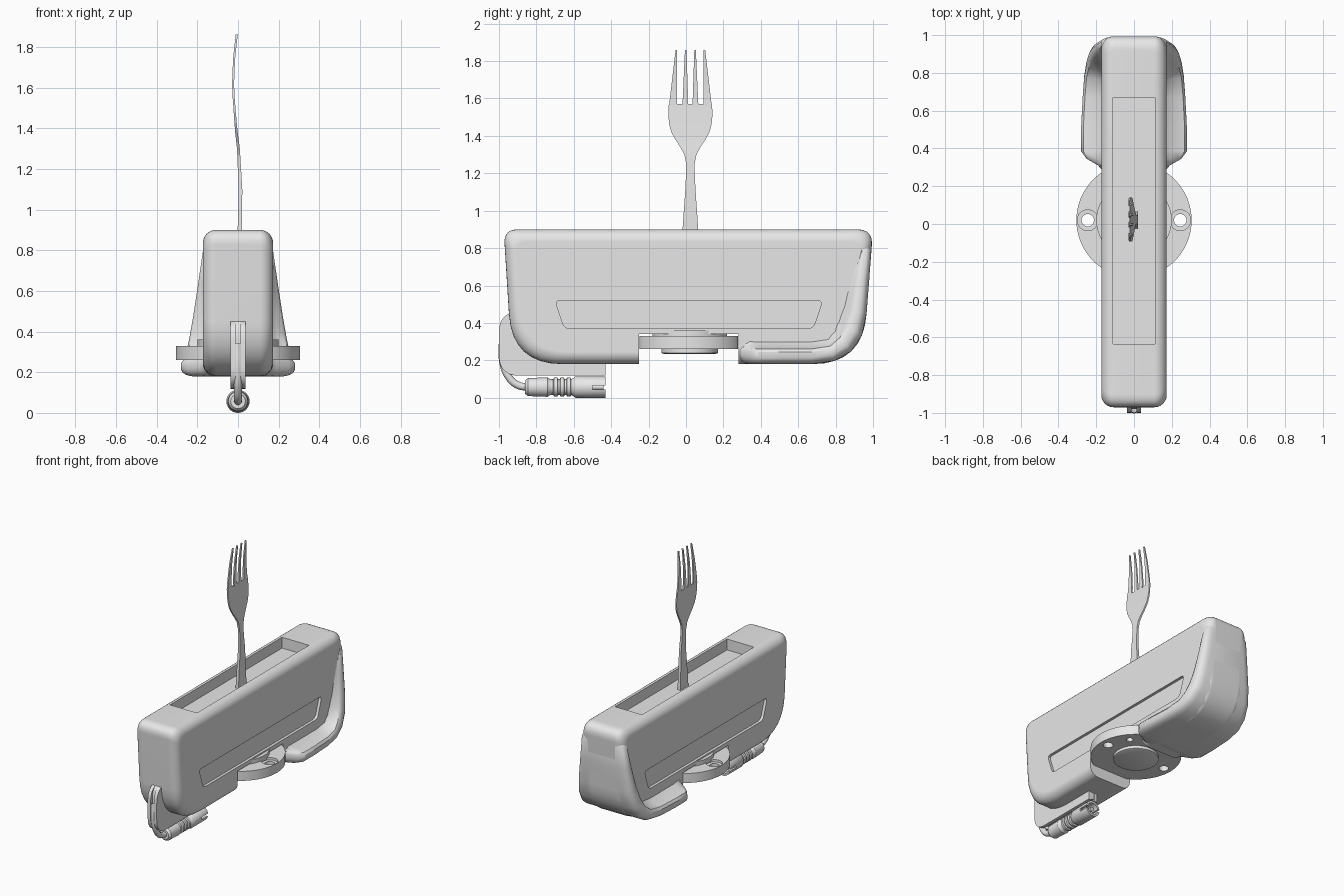
import bpy, bmesh
from math import sin, cos, pi
from mathutils import Vector

if "Cube" in bpy.data.objects:
    bpy.data.objects.remove(bpy.data.objects["Cube"])

grey = bpy.data.materials.new("plain_grey")
grey.use_nodes = True
grey.diffuse_color = (0.8, 0.8, 0.8, 1)
grey.node_tree.nodes["Principled BSDF"].inputs["Base Color"].default_value = (0.8, 0.8, 0.8, 1)


def finish(ob, angle=35):
    bpy.ops.object.select_all(action='DESELECT')
    ob.select_set(True)
    bpy.context.view_layer.objects.active = ob
    bpy.ops.object.shade_smooth_by_angle(angle=angle * pi / 180)


def loft(name, rings, smooth=True):
    """Skin a list of equal closed rings and cap both ends."""
    bm = bmesh.new()
    rows = [[bm.verts.new(p) for p in ring] for ring in rings]
    n = len(rows[0])
    for a, b in zip(rows, rows[1:]):
        for i in range(n):
            j = (i + 1) % n
            bm.faces.new((a[i], a[j], b[j], b[i]))
    bm.faces.new(rows[0][::-1])
    bm.faces.new(rows[-1])
    bmesh.ops.recalc_face_normals(bm, faces=bm.faces)
    mesh = bpy.data.meshes.new(name)
    bm.to_mesh(mesh)
    bm.free()
    mesh.materials.append(grey)
    ob = bpy.data.objects.new(name, mesh)
    bpy.context.collection.objects.link(ob)
    if smooth:
        finish(ob)
    return ob


def rounded(corners, steps=8):
    """Round the corners (y, z, radius) of a polygon."""
    out = []
    for i, (y, z, r) in enumerate(corners):
        c = Vector((y, z))
        if r == 0:
            out.append(c)
            continue
        a = c + (Vector(corners[i - 1][:2]) - c).normalized() * r
        b = c + (Vector(corners[(i + 1) % len(corners)][:2]) - c).normalized() * r
        for k in range(steps + 1):
            t = k / steps
            out.append(a * (1 - t) ** 2 + c * 2 * t * (1 - t) + b * t * t)
    return out


def prism(name, outline, x0, x1, smooth=True):
    return loft(name, [[(x, p[0], p[1]) for p in outline] for x in (x0, x1)], smooth)


def box(name, x, y0, y1, z0, z1):
    return prism(name, [(y0, z0), (y1, z0), (y1, z1), (y0, z1)], -x, x, False)


def turned(name, stops, cx=0, cy=0, axis='Z', y_limits=(-9, 9), n=48, smooth=True):
    """Stack circles (position, radius) along an axis."""
    rings = []
    for pos, r in stops:
        ring = []
        for i in range(n):
            u, v = r * cos(2 * pi * i / n), r * sin(2 * pi * i / n)
            if axis == 'Z':
                ring.append((cx + u, min(max(cy + v, y_limits[0]), y_limits[1]), pos))
            else:
                ring.append((cx + u, pos, cy + v))
        rings.append(ring)
    return loft(name, rings, smooth)


def cut(ob, cutters):
    for c in cutters:
        mod = ob.modifiers.new("cut", 'BOOLEAN')
        mod.operation, mod.solver, mod.object = 'DIFFERENCE', 'EXACT', c
        bpy.ops.object.select_all(action='DESELECT')
        ob.select_set(True)
        bpy.context.view_layer.objects.active = ob
        bpy.ops.object.modifier_apply(modifier=mod.name)
        bpy.data.objects.remove(c)
    finish(ob)


# Main body: side profile with a rounded rim
profile = rounded([(-0.975, 0.9, 0.075), (-0.93, 0.18, 0.27),
                   (0.945, 0.18, 0.27), (1.0, 0.9, 0.085)])
R, HALF = 0.065, 0.173
half_rim = []
for k in range(7):
    a = pi / 2 * k / 6
    half_rim.append((HALF - R + R * sin(a), R * (1 - cos(a))))
rim = [(-x, d) for x, d in reversed(half_rim)] + half_rim
body = loft("body", [[(x, p.x * (1 - d / 0.98), 0.54 + (p.y - 0.54) * (1 - d / 0.36))
                      for p in profile] for x, d in rim], False)

# Top tray, side panels and the notch for the mount
slot = rounded([(-0.70, 0.52, 0.03), (-0.65, 0.37, 0.03),
                (0.68, 0.37, 0.03), (0.73, 0.52, 0.03)], 4)
cut(body, [box("tray_cutter", 0.11, -0.635, 0.67, 0.82, 1.0),
           box("notch_cutter", 0.4, -0.25, 0.28, 0.0, 0.34)]
    + [prism("panel_cutter", slot, s * 0.153, s * 0.3, False) for s in (1, -1)])
body.modifiers.new("weighted", 'WEIGHTED_NORMAL').keep_sharp = True


# Flared foot running up the back: (outer y, z), (inner y, z), half width
def flare(y, z):
    return 0.17 + 0.135 * (0.85 - z) + 0.05 * (0.9 - y)


stations = [((0.28, 0.2), (0.28, 0.28), 0.165), ((0.31, 0.185), (0.31, 0.275), 0.19),
            ((0.345, 0.18), (0.345, 0.27), 0.25), ((0.385, 0.18), (0.385, 0.265), 0.28)]
for o, i in [((0.5, 0.18), (0.5, 0.265)), ((0.675, 0.18), (0.67, 0.265)),
             ((0.794, 0.197), (0.77, 0.28)), ((0.882, 0.248), (0.82, 0.325)),
             ((0.94, 0.333), (0.85, 0.39)), ((0.965, 0.45), (0.875, 0.48)),
             ((0.979, 0.62), (0.9, 0.63)), ((0.991, 0.79), (0.925, 0.79))]:
    stations.append((o, i, flare(*o)))
stations.append(((0.97, 0.85), (0.92, 0.85), 0.12))
rings = []
for o, i, w in stations:
    o, i = Vector(o), Vector(i)
    half = [(s, max(w - d, 0.08)) for s, d in
            [(0, 0.055), (0.07, 0.028), (0.2, 0.009), (0.4, 0), (0.75, 0), (0.95, 0.012)]]
    half += [(1.1, 0.16 + (w - 0.16) * 0.4), (1.5, min(w, 0.16))]
    ring = [(x, *o.lerp(i, s)) for s, x in half]
    rings.append(ring + [(-x, y, z) for x, y, z in reversed(ring)])
loft("flared_foot", rings)

# Mounting flange with countersunk holes, and its hub
flange = turned("mount_flange", [(0.26, 0.305), (0.33, 0.305)], 0, 0.02,
                y_limits=(-0.249, 0.279), n=96, smooth=False)
holes = [turned("hole_cutter", [(0.2, 0.033), (0.312, 0.033), (0.313, 0.055), (0.4, 0.055)],
                s * 0.245, 0.02, n=32, smooth=False) for s in (1, -1)]
holes.append(turned("pin_cutter", [(0.2, 0.022), (0.29, 0.022)], 0.18, 0.17, n=24, smooth=False))
cut(flange, holes)
turned("mount_hub", [(0.235, 0.14), (0.24, 0.152), (0.27, 0.152)], 0, 0.02)
turned("mount_neck", [(0.32, 0.2), (0.36, 0.2)], 0, 0.02)

# Cable bracket: two cheeks with a groove between them
cheek = rounded([(-1.0, 0.118, 0.11), (-0.43, 0.118, 0), (-0.43, 0.46, 0), (-1.0, 0.46, 0.11)])
for side, s in (("left", 1), ("right", -1)):
    prism(side + "_bracket_cheek", cheek, s * 0.013, s * 0.037)
prism("bracket_core", [(p.x * 0.96 - 0.02, p.y + 0.012) for p in cheek], -0.014, 0.014)

# Cable
curve = bpy.data.curves.new("cable", 'CURVE')
curve.dimensions = '3D'
curve.bevel_depth, curve.bevel_resolution = 0.02, 4
path = [(-0.978, 0.34), (-0.98, 0.2), (-0.95, 0.115), (-0.9, 0.068), (-0.82, 0.057)]
spline = curve.splines.new('BEZIER')
spline.bezier_points.add(len(path) - 1)
for point, (y, z) in zip(spline.bezier_points, path):
    point.co = (0, y, z)
    point.handle_left_type = point.handle_right_type = 'AUTO'
curve.materials.append(grey)
bpy.context.collection.objects.link(bpy.data.objects.new("cable", curve))

# Ribbed connector
stops = [(-0.86, 0.036), (-0.845, 0.048), (-0.74, 0.052), (-0.725, 0.042)]
for k in range(3):
    y = -0.71 + k * 0.035
    stops += [(y, 0.042), (y + 0.004, 0.051), (y + 0.022, 0.051), (y + 0.026, 0.042)]
stops += [(-0.6, 0.05), (-0.59, 0.057), (-0.43, 0.057)]
connector = turned("connector", stops, 0, 0.057, 'Y', n=32)
cut(connector, [turned("socket_cutter", [(-0.5, 0.042), (-0.4, 0.042)], 0, 0.057, 'Y', smooth=False)]
    + [prism("key_cutter", [(-0.5, 0.045), (-0.4, 0.045), (-0.4, 0.065), (-0.5, 0.065)],
             s * 0.03, s * 0.08, False) for s in (1, -1)])
turned("connector_pin", [(-0.52, 0.015), (-0.44, 0.015)], 0, 0.057, 'Y', n=16)

# Fork: bent sideways along its height
BEND = [(0.8, 0.008), (1.1, 0.012), (1.3, 0.002), (1.4, -0.01),
        (1.6, -0.025), (1.75, -0.019), (1.87, -0.005)]


def bend(z):
    for (z0, x0), (z1, x1) in zip(BEND, BEND[1:]):
        if z <= z1:
            return x0 + (x1 - x0) * (z - z0) / (z1 - z0)
    return BEND[-1][1]


def bar(name, stops):
    """Flat bar from (z, centre offset, half width)."""
    rings = []
    for z, off, w in stops:
        x, t, y = bend(z), 0.012 - 0.007 * min((z - 0.8) / 0.7, 1), 0.0235 + off
        rings.append([(x - t, y - w, z), (x + t, y - w, z), (x + t, y + w, z), (x - t, y + w, z)])
    loft(name, rings)


bar("fork_handle", [(z, 0, w) for z, w in
                    [(0.81, 0.047), (0.9, 0.042), (1.1, 0.028), (1.2, 0.023), (1.25, 0.022),
                     (1.3, 0.032), (1.34, 0.054), (1.38, 0.08), (1.42, 0.102), (1.46, 0.113),
                     (1.5, 0.117), (1.54, 0.117), (1.57, 0.1155)]])
for side, s in (("left", 1), ("right", -1)):
    for part, base, tip, w in (("outer", 0.093, 0.075, 0.022), ("inner", 0.027, 0.025, 0.016)):
        bar(side + "_" + part + "_tine",
            [(1.555 + 0.305 * t, s * (base + (tip - base) * t), w + (0.004 - w) * t)
             for t in (0, 0.2, 0.4, 0.6, 0.8, 1)])
